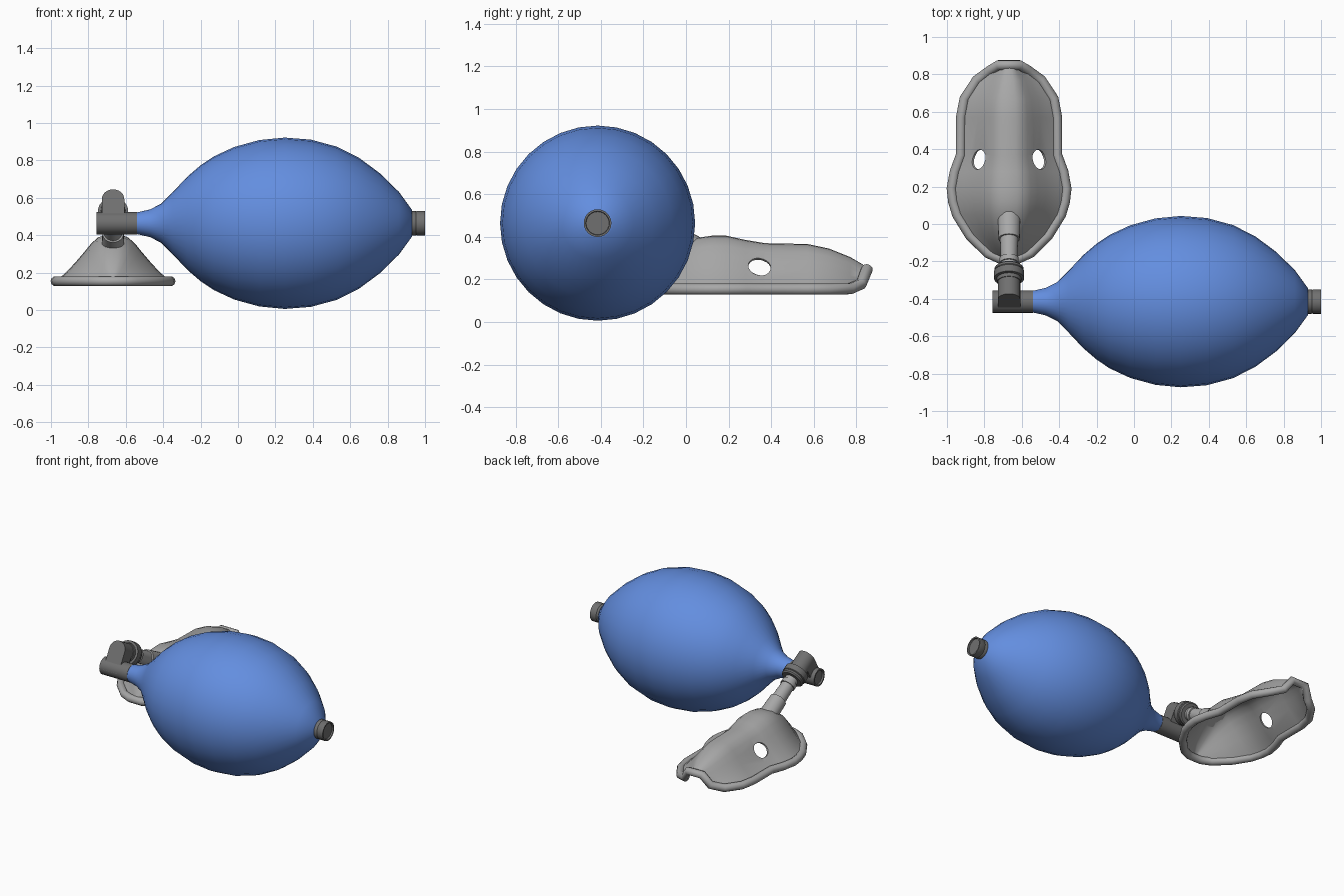
import bpy, bmesh, math
from mathutils import Vector

if "Cube" in bpy.data.objects:
    bpy.data.objects.remove(bpy.data.objects["Cube"])


def material(name, rgb):
    m = bpy.data.materials.new(name)
    m.diffuse_color = (*rgb, 1)
    m.use_nodes = True
    m.node_tree.nodes["Principled BSDF"].inputs["Base Color"].default_value = m.diffuse_color
    return m


BLUE = material("bag blue", (0.125, 0.27, 0.74))
DARK = material("dark grey plastic", (0.16, 0.16, 0.16))
LIGHT = material("light grey rubber", (0.39, 0.39, 0.39))


def smooth(ob, angle):
    bpy.ops.object.select_all(action='DESELECT')
    ob.select_set(True)
    bpy.context.view_layer.objects.active = ob
    bpy.ops.object.shade_smooth_by_angle(angle=math.radians(angle))


def finish(bm, name, mat, angle=35):
    bmesh.ops.recalc_face_normals(bm, faces=bm.faces)
    me = bpy.data.meshes.new(name)
    bm.to_mesh(me)
    bm.free()
    ob = bpy.data.objects.new(name, me)
    bpy.context.collection.objects.link(ob)
    if mat:
        me.materials.append(mat)
    smooth(ob, angle)
    return ob


def lathe(name, profile, origin, axis, mat, seg=24, angle=35):
    """Turn (distance along axis, radius) points round an axis, capped at both ends."""
    bm = bmesh.new()
    a = Vector(axis).normalized()
    u = a.cross(Vector((0, 0, 1))).normalized()
    v = u.cross(a)
    rings = []
    for t, r in profile:
        rings.append([bm.verts.new(Vector(origin) + a * t + r * (
            u * math.cos(2 * math.pi * i / seg) + v * math.sin(2 * math.pi * i / seg)))
            for i in range(seg)])
    for p, q in zip(rings, rings[1:]):
        for i in range(seg):
            j = (i + 1) % seg
            bm.faces.new((p[i], p[j], q[j], q[i]))
    bm.faces.new(rings[0])
    bm.faces.new(rings[-1])
    return finish(bm, name, mat, angle)


# Squeeze bag with its end cap and front valve tube
AX = (0, -0.415, 0.464)
lathe("squeeze_bag", [(-.56, .055), (-.54, .058), (-.47, .074), (-.41, .105), (-.35, .165),
                      (-.27, .25), (-.2, .31), (-.13, .357), (-.02, .408), (.115, .445),
                      (.25, .458), (.39, .447), (.53, .409), (.65, .348), (.76, .266),
                      (.86, .168), (.93, .072), (.932, .06)], AX, (1, 0, 0), BLUE, 32, 80)
lathe("end_cap", [(.91, .06), (.93, .065), (.95, .065), (.953, .063), (.956, .065),
                  (1.0, .065), (1.0, .056), (.99, .054)], AX, (1, 0, 0), DARK)
lathe("valve_tube", [(-.745, .048), (-.757, .05), (-.757, .06), (-.54, .06), (-.54, .05)],
      AX, (1, 0, 0), DARK)

# Tilted connector line between the valve and the mask
CX = -0.668
P0 = Vector((CX, .03, .35))
A = Vector((0, -.872, .49)).normalized()
DOWN = Vector((0, -A.z, A.y))
neck = lathe("mask_neck", [(-.03, .06), (.126, .057), (.126, .048), (.245, .044), (.245, .051),
                           (.275, .051), (.275, .044), (.31, .044)], P0, A, LIGHT)
# Trim the neck's lower end to the slope of the mask so it does not poke inside
for v in neck.data.vertices[:24]:
    while v.co.z < min(.39, .362 + .6 * v.co.y) - .014:
        v.co += A * .004
lathe("swivel_collar", [(.30, .07), (.308, .078), (.32, .078), (.324, .075), (.328, .081),
                        (.368, .081), (.37, .066), (.39, .064)], P0, A, DARK)
lathe("elbow_barrel", [(.36, .06), (.49, .06)], P0, A, DARK)

# Elbow body: round-topped plate running down into the valve tube
bm = bmesh.new()
X = Vector((1, 0, 0))
outline = [X * .06 * math.cos(k * math.pi / 12) - DOWN * .06 * math.sin(k * math.pi / 12)
           for k in range(13)]
outline += [X * -.06 + DOWN * .149, X * .06 + DOWN * .149]
face = bm.faces.new([bm.verts.new(P0 + A * .40 + p) for p in outline])
ext = bmesh.ops.extrude_face_region(bm, geom=[face])
bmesh.ops.translate(bm, vec=A * .096,
                    verts=[g for g in ext['geom'] if isinstance(g, bmesh.types.BMVert)])
finish(bm, "elbow_body", DARK)

# Mask shell: bell-shaped sections, each (y, half width, rim height, ridge height)
STATIONS = [(-.187, .045, .154, .18), (-.155, .115, .154, .235), (-.06, .21, .154, .33),
            (.05, .278, .154, .395), (.12, .299, .154, .405), (.19, .307, .154, .405),
            (.28, .29, .154, .385), (.37, .257, .154, .37), (.57, .257, .154, .366),
            (.67, .238, .154, .345), (.77, .172, .156, .305), (.822, .1, .178, .275),
            (.85, .055, .248, .256)]
HALF = [(0, 1), (.14, .985), (.26, .935), (.38, .805), (.5, .625), (.65, .41), (.82, .185), (1, 0)]
BELL = [(-s, f) for s, f in reversed(HALF[1:])] + HALF
bm = bmesh.new()
rows = [[bm.verts.new((CX + s * w, y, z0 + (z1 - z0) * f)) for s, f in BELL]
        for y, w, z0, z1 in STATIONS]
for p, q in zip(rows, rows[1:]):
    for i in range(len(BELL) - 1):
        bm.faces.new((p[i], p[i + 1], q[i + 1], q[i]))
shell = finish(bm, "mask_shell", LIGHT)
sol = shell.modifiers.new("thickness", 'SOLIDIFY')
sol.thickness = .012
sol.offset = -1

# Round holes through both sides of the mask
for side in (-1, 1):
    n = Vector((side * .79, 0, .61))
    c = Vector((CX + side * .165, .345, .262))
    cutter = lathe("hole_cutter", [(-.09, .053), (.12, .053)], c, n, None, 20)
    cutter.hide_render = True
    mod = shell.modifiers.new("hole", 'BOOLEAN')
    mod.operation = 'DIFFERENCE'
    mod.solver = 'EXACT'
    mod.object = cutter
bpy.ops.object.select_all(action='DESELECT')
shell.select_set(True)
bpy.context.view_layer.objects.active = shell
for m in list(shell.modifiers):
    bpy.ops.object.modifier_apply(modifier=m.name)
for ob in [o for o in bpy.data.objects if o.name.startswith("hole_cutter")]:
    bpy.data.objects.remove(ob)
smooth(shell, 45)

# Rolled rim round the mask edge
cu = bpy.data.curves.new("mask_rim", 'CURVE')
cu.dimensions = '3D'
cu.bevel_depth = .027
cu.bevel_resolution = 3
path = [(CX + w, y, z) for y, w, z, _ in STATIONS]
path += [(CX - w, y, z) for y, w, z, _ in reversed(STATIONS)]
sp = cu.splines.new('POLY')
sp.points.add(len(path) - 1)
for p, co in zip(sp.points, path):
    p.co = (*co, 1)
sp.use_cyclic_u = True
rim = bpy.data.objects.new("mask_rim", cu)
bpy.context.collection.objects.link(rim)
cu.materials.append(LIGHT)
bpy.ops.object.select_all(action='DESELECT')
rim.select_set(True)
bpy.context.view_layer.objects.active = rim
bpy.ops.object.convert(target='MESH')
smooth(bpy.context.view_layer.objects.active, 60)
